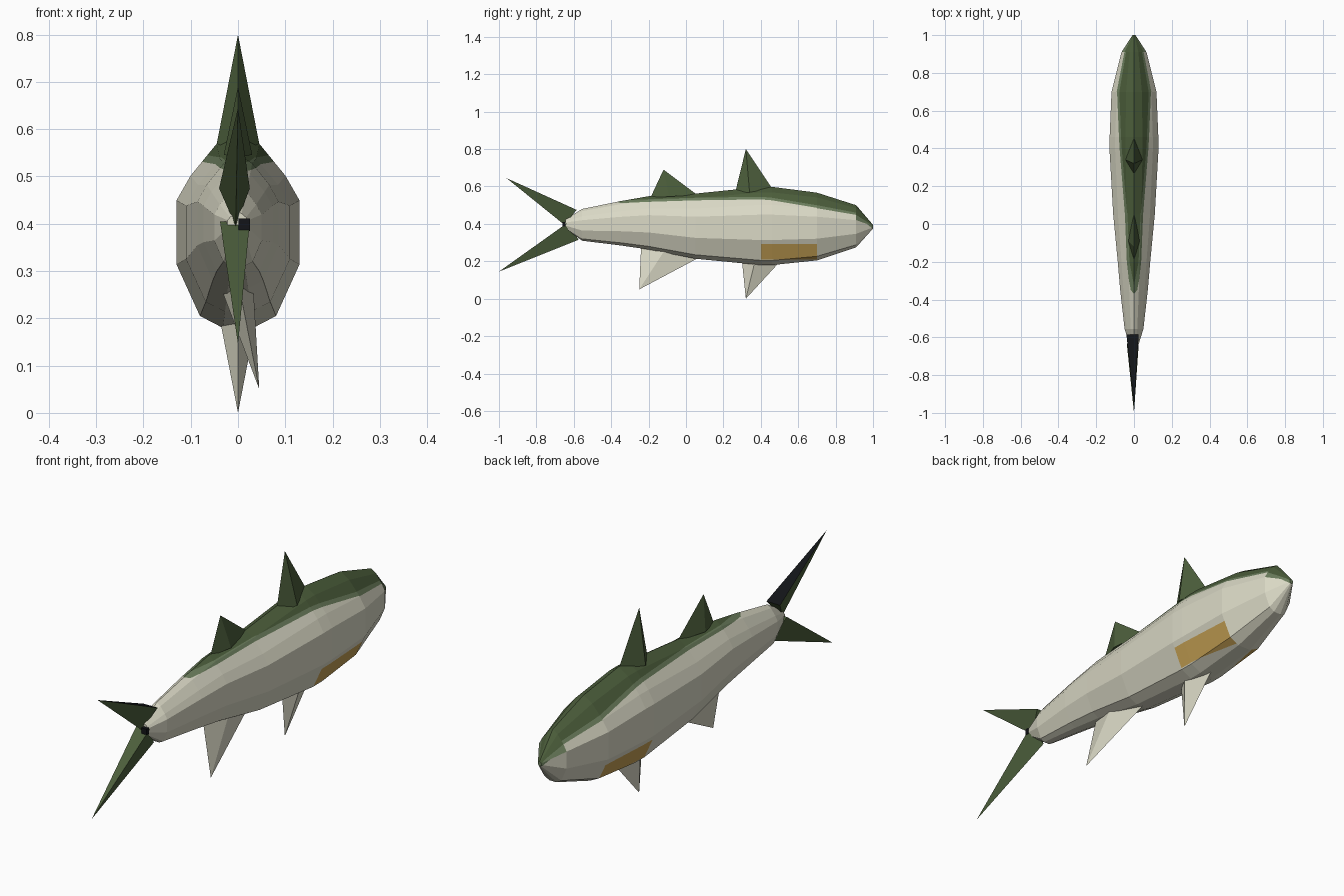
import bpy, bmesh
from mathutils import Vector

if "Cube" in bpy.data.objects:
    bpy.data.objects.remove(bpy.data.objects["Cube"])

def material(name, rgb):
    m = bpy.data.materials.new(name)
    m.diffuse_color = (*rgb, 1)
    m.use_nodes = True
    m.node_tree.nodes["Principled BSDF"].inputs["Base Color"].default_value = m.diffuse_color
    return m

CREAM = material("cream", (0.70, 0.69, 0.56))
GREEN = material("dark green", (0.072, 0.112, 0.044))
MID = material("grey green", (0.15, 0.21, 0.11))
GOLD = material("golden patch", (0.57, 0.36, 0.09))
BLACK = material("black", (0.006, 0.007, 0.009))

def finish(bm, name, mats):
    bmesh.ops.recalc_face_normals(bm, faces=bm.faces)
    me = bpy.data.meshes.new(name)
    bm.to_mesh(me)
    bm.free()
    for m in mats:
        me.materials.append(m)
    ob = bpy.data.objects.new(name, me)
    bpy.context.collection.objects.link(ob)
    return ob

# Body stations: y, bottom, top, half width, height where the green back begins
STATIONS = [
    (-0.645, 0.375, 0.425, 0.022, 0.60),
    (-0.555, 0.31, 0.48, 0.05, 0.60),
    (-0.35, 0.285, 0.522, 0.073, 0.525),
    (-0.20, 0.263, 0.548, 0.086, 0.532),
    (0.05, 0.214, 0.562, 0.11, 0.54),
    (0.40, 0.18, 0.598, 0.13, 0.545),
    (0.46, 0.18, 0.598, 0.129, 0.54),
    (0.70, 0.205, 0.567, 0.119, 0.50),
    (0.91, 0.275, 0.50, 0.066, 0.46),
    (1.00, 0.375, 0.395, 0.008, 0.387),
]
# Half cross-section: share of half width, share of height
HALF = [(0.25, 0), (0.62, 0.06), (1, 0.32), (1, 0.645), (0.77, 0.77), (0.35, 0.93), (0, 1)]
SECTION = HALF + [(-x, z) for x, z in reversed(HALF[:-1])]

bm = bmesh.new()
rings = [[bm.verts.new((x * w, y, lo + t * (hi - lo))) for x, t in SECTION]
         for y, lo, hi, w, g in STATIONS]
n = len(SECTION)
for a, b in zip(rings, rings[1:]):
    for i in range(n):
        j = (i + 1) % n
        bm.faces.new((a[i], a[j], b[j], b[i]))
bm.faces.new(rings[0])
bm.faces.new(rings[-1])

def cut(y0, y1, point, normal):
    faces = [f for f in bm.faces if y0 < f.calc_center_median().y < y1]
    geom = set(faces)
    for f in faces:
        geom.update(f.edges)
        geom.update(f.verts)
    bmesh.ops.bisect_plane(bm, geom=list(geom), dist=1e-5, plane_co=point, plane_no=normal)

# Cut the lines of the green back and its paler edge, then the belly patch
BAND = 0.014
for s, e in zip(STATIONS, STATIONS[1:]):
    for drop in (0, BAND):
        cut(s[0], e[0], (0, s[0], s[4] - drop), (0, s[4] - e[4], e[0] - s[0]))
for z in (0.21, 0.292):
    cut(0.40, 0.70, (0, 0.5, z), (0, 0, 1))

def back_line(y):
    for s, e in zip(STATIONS, STATIONS[1:]):
        if y <= e[0]:
            return s[4] + (e[4] - s[4]) * (y - s[0]) / (e[0] - s[0])
    return STATIONS[-1][4]

for f in bm.faces:
    c = f.calc_center_bounds()
    line = back_line(c.y)
    if c.z > line:
        f.material_index = 1
    elif c.z > line - BAND:
        f.material_index = 2
    elif 0.40 < c.y < 0.70 and 0.21 < c.z < 0.292 and abs(c.x) > 0.05:
        f.material_index = 3
finish(bm, "body", [CREAM, GREEN, MID, GOLD])

# Fins: pyramids from a base polygon to a tip
def fin(name, base, tip, mats, rule=None):
    bm = bmesh.new()
    vs = [bm.verts.new(p) for p in base]
    top = bm.verts.new(tip)
    for i in range(len(vs)):
        bm.faces.new((vs[i], vs[(i + 1) % len(vs)], top))
    bm.faces.new(vs)
    bmesh.ops.recalc_face_normals(bm, faces=bm.faces)
    bm.normal_update()
    if rule:
        for f in bm.faces:
            f.material_index = int(rule(f.normal))
    finish(bm, name, mats)

def kite(y0, z0, y1, z1, w, share):
    ym, zm = y0 + (y1 - y0) * share, z0 + (z1 - z0) * share
    return [(0, y0, z0), (w, ym, zm), (0, y1, z1), (-w, ym, zm)]

fin("front_back_fin", kite(0.26, 0.555, 0.46, 0.59, 0.045, 0.4), (0, 0.32, 0.80), [GREEN])
fin("rear_back_fin", kite(-0.19, 0.54, 0.06, 0.555, 0.03, 0.4), (0, -0.12, 0.69), [GREEN])
fin("front_belly_fin", kite(0.30, 0.195, 0.49, 0.185, 0.037, 0.35), (0, 0.32, 0.0), [CREAM])
fin("rear_belly_fin", kite(-0.24, 0.28, 0.07, 0.22, 0.033, 0.4), (0.045, -0.25, 0.05), [CREAM])

# Forked tail, black on the upper face of the upper lobe
fin("upper_tail_lobe", [(-0.04, -0.585, 0.475), (0.025, -0.585, 0.475), (-0.005, -0.65, 0.395)],
    (0, -0.96, 0.645), [GREEN, BLACK], lambda v: v.z > 0.6)
fin("lower_tail_lobe", [(-0.038, -0.635, 0.405), (0.025, -0.635, 0.405), (0, -0.575, 0.315)],
    (0, -1.0, 0.145), [GREEN])

# Small dark spot in the tail fork
bm = bmesh.new()
bmesh.ops.create_cube(bm, size=1)
for v in bm.verts:
    v.co = Vector((0.013 + v.co.x * 0.024, -0.652 + v.co.y * 0.018, 0.398 + v.co.z * 0.026))
finish(bm, "tail_spot", [BLACK])
